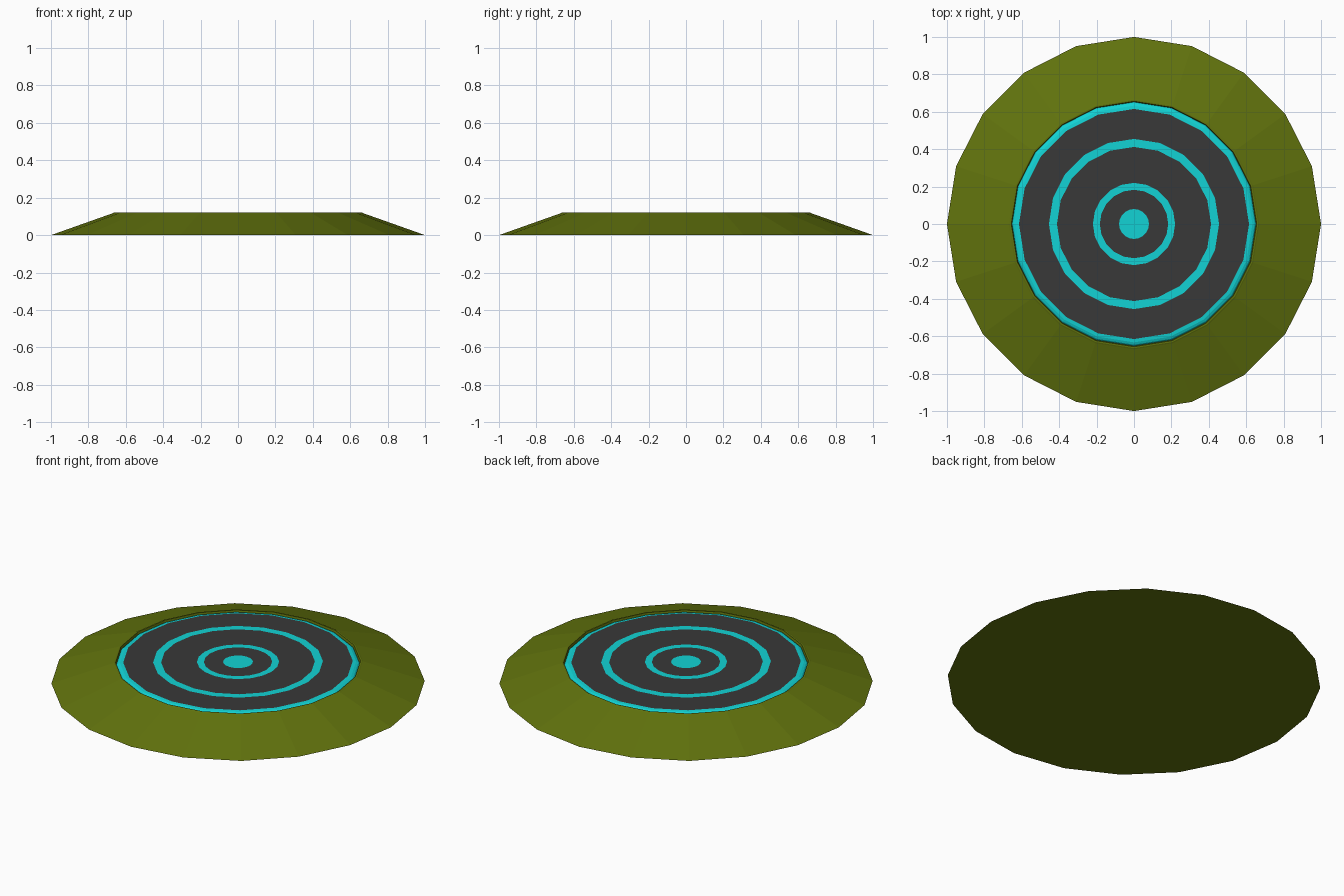
import bpy, bmesh
from math import cos, sin, pi

if "Cube" in bpy.data.objects:
    bpy.data.objects.remove(bpy.data.objects["Cube"])

SIDES = 20


def material(name, color):
    m = bpy.data.materials.new(name)
    m.diffuse_color = (*color, 1)
    m.use_nodes = True
    m.node_tree.nodes["Principled BSDF"].inputs["Base Color"].default_value = m.diffuse_color
    return m


OLIVE = material("olive", (0.12, 0.17, 0.004))
CYAN = material("cyan", (0.006, 0.65, 0.66))
DARK = material("dark", (0.04, 0.04, 0.04))


def lathe(name, profile, mat, sides=SIDES, cap_start=False, cap_end=False):
    """Revolve (radius, z) points, listed from outside to inside, around z."""
    bm = bmesh.new()
    rings = [[bm.verts.new((r * cos(2 * pi * i / sides), r * sin(2 * pi * i / sides), z))
              for i in range(sides)] for r, z in profile]
    for a, b in zip(rings, rings[1:]):
        for i in range(sides):
            j = (i + 1) % sides
            bm.faces.new((a[i], a[j], b[j], b[i]))
    if cap_start:
        bm.faces.new(rings[0][::-1])
    if cap_end:
        bm.faces.new(rings[-1])
    me = bpy.data.meshes.new(name)
    bm.to_mesh(me)
    bm.free()
    me.materials.append(mat)
    ob = bpy.data.objects.new(name, me)
    bpy.context.collection.objects.link(ob)
    return ob


TOP = 0.12

# Sloped base with a thin raised lip and closed underside
lathe("sloped_base", [(1, 0), (0.67, 0.117), (0.664, TOP), (0.656, TOP), (0.652, 0.106)],
      OLIVE, cap_start=True)

# Rounded glowing edge of the pad
lathe("pad_edge", [(0.652, 0.106), (0.645, 0.113), (0.633, 0.118), (0.615, TOP)], CYAN)

# Flat dark bands alternating with glowing rings, meeting edge to edge
radii = [0.615, 0.455, 0.412, 0.22, 0.183, 0.08]
for n, (outer, inner) in enumerate(zip(radii, radii[1:])):
    name, mat = ("glow_ring", CYAN) if n % 2 else ("dark_band", DARK)
    lathe(f"{name}_{n // 2 + 1}", [(outer, TOP), (inner, TOP)], mat)

# Centre spot
lathe("centre_spot", [(0.08, TOP)], CYAN, cap_end=True)
